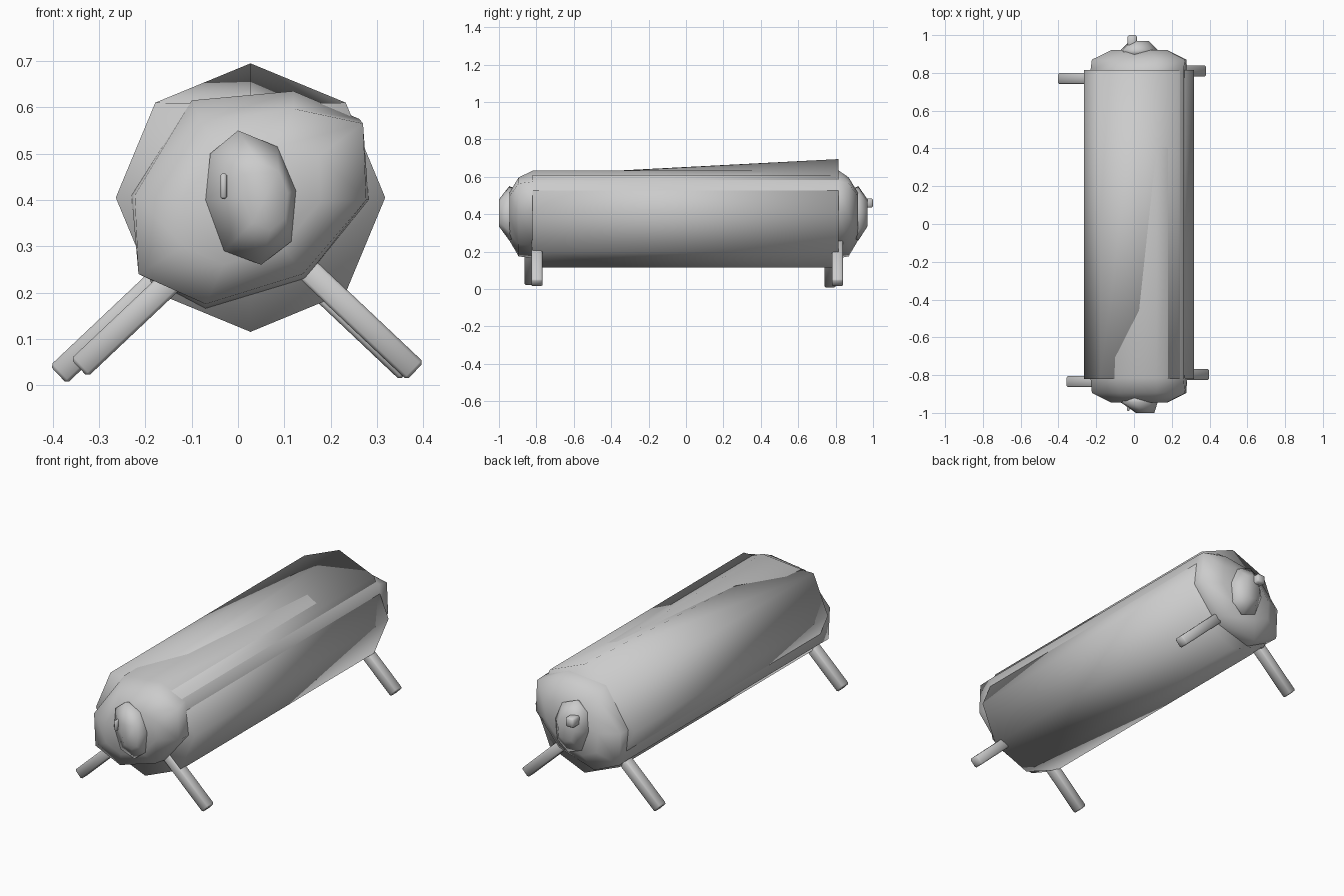
import bpy, bmesh, math
from mathutils import Vector, Matrix

if "Cube" in bpy.data.objects:
    bpy.data.objects.remove(bpy.data.objects["Cube"], do_unlink=True)

grey = bpy.data.materials.new("plain grey")
grey.use_nodes = True
COLOUR = (0.6, 0.6, 0.6, 1)
grey.diffuse_color = COLOUR
grey.node_tree.nodes["Principled BSDF"].inputs["Base Color"].default_value = COLOUR


def finish(bm, name):
    bmesh.ops.recalc_face_normals(bm, faces=bm.faces)
    for f in bm.faces:
        f.smooth = True
    me = bpy.data.meshes.new(name)
    bm.to_mesh(me)
    bm.free()
    me.materials.append(grey)
    ob = bpy.data.objects.new(name, me)
    bpy.context.collection.objects.link(ob)
    return ob


def loft(name, rings):
    """Join (y, outline) rings along the length and close both ends."""
    bm = bmesh.new()
    loops = [[bm.verts.new((x, y, z)) for x, z in pts] for y, pts in rings]
    for a, b in zip(loops, loops[1:]):
        n = len(a)
        for i in range(n):
            bm.faces.new((a[i], a[(i + 1) % n], b[(i + 1) % n], b[i]))
    bm.faces.new(loops[0])
    bm.faces.new(loops[-1])
    return finish(bm, name)


def scaled(pts, s, cx, cz, dx=0):
    return [(cx + (x - cx) * s + dx, cz + (z - cz) * s) for x, z in pts]


# Outer body: octagonal barrel whose top corner rises towards the back
octagon = [(0.027 + 0.291 * math.sin(i * math.pi / 4),
            0.405 + 0.29 * math.cos(i * math.pi / 4)) for i in range(8)]
front_ring = [(0.027, 0.607)] + octagon[1:]
loft("outer_body", [(-0.82, front_ring), (0.815, octagon)])

# Inner body: slightly twisted barrel with rounded ends
inner = [(-0.10, 0.615), (0.12, 0.635), (0.262, 0.575), (0.282, 0.40),
         (0.145, 0.23), (-0.07, 0.165), (-0.213, 0.24), (-0.23, 0.41)]
cap = [(-0.08, 0.57), (0.12, 0.597), (0.27, 0.565), (0.277, 0.40),
       (0.14, 0.24), (-0.07, 0.175), (-0.215, 0.24), (-0.223, 0.41)]
tip = scaled(cap, 0.6, 0.03, 0.39)
loft("inner_body", [(-0.945, tip), (-0.895, cap), (-0.815, inner),
                    (0.815, inner), (0.87, cap), (0.92, tip)])

# Snout and rump: faceted domes at the two ends
dome = [(0.0, 0.55), (0.085, 0.515), (0.125, 0.42), (0.115, 0.31),
        (0.05, 0.26), (-0.03, 0.29), (-0.07, 0.40), (-0.06, 0.50)]
loft("snout", [(-0.91, scaled(dome, 0.9, 0.03, 0.41)), (-0.945, dome),
               (-1.0, scaled(dome, 0.5, 0.03, 0.41, 0.03))])
loft("rump", [(0.89, scaled(dome, 0.9, 0.03, 0.41)), (0.922, dome),
              (0.97, scaled(dome, 0.5, 0.03, 0.41))])


def rod(name, start, end, width, depth, bevel):
    """Bevelled square bar from start to end."""
    a, b = Vector(start), Vector(end)
    d = (b - a).normalized()
    side = Vector((0, 1, 0)) if abs(d.y) < 0.9 else Vector((0, 0, 1))
    up = d.cross(side).normalized()
    side = up.cross(d)
    rot = Matrix((up, side, d)).transposed().to_4x4()
    bm = bmesh.new()
    bmesh.ops.create_cube(bm, size=1)
    bmesh.ops.scale(bm, vec=(width, depth, (b - a).length), verts=bm.verts)
    bmesh.ops.bevel(bm, geom=bm.edges[:], offset=bevel, segments=1, affect='EDGES')
    bmesh.ops.transform(bm, matrix=Matrix.Translation((a + b) / 2) @ rot, verts=bm.verts)
    return finish(bm, name)


# Four splayed legs: foot centre x, y and z
for name, x, y, z in (("front_right_leg", -0.343, -0.835, 0.037),
                      ("front_left_leg", 0.383, -0.797, 0.03),
                      ("back_right_leg", -0.388, 0.77, 0.0225),
                      ("back_left_leg", 0.368, 0.81, 0.03)):
    s = math.copysign(1, x)
    rod(name, (x - s * 0.27, y, z + 0.255), (x, y, z), 0.053, 0.058, 0.007)

# Tail stub at the back and the small peg beside the snout tip
rod("tail", (-0.01, 0.93, 0.46), (-0.01, 1.0, 0.46), 0.05, 0.05, 0.008)
rod("snout_peg", (-0.031, -0.94, 0.43), (-0.031, -0.99, 0.43), 0.014, 0.055, 0.004)
